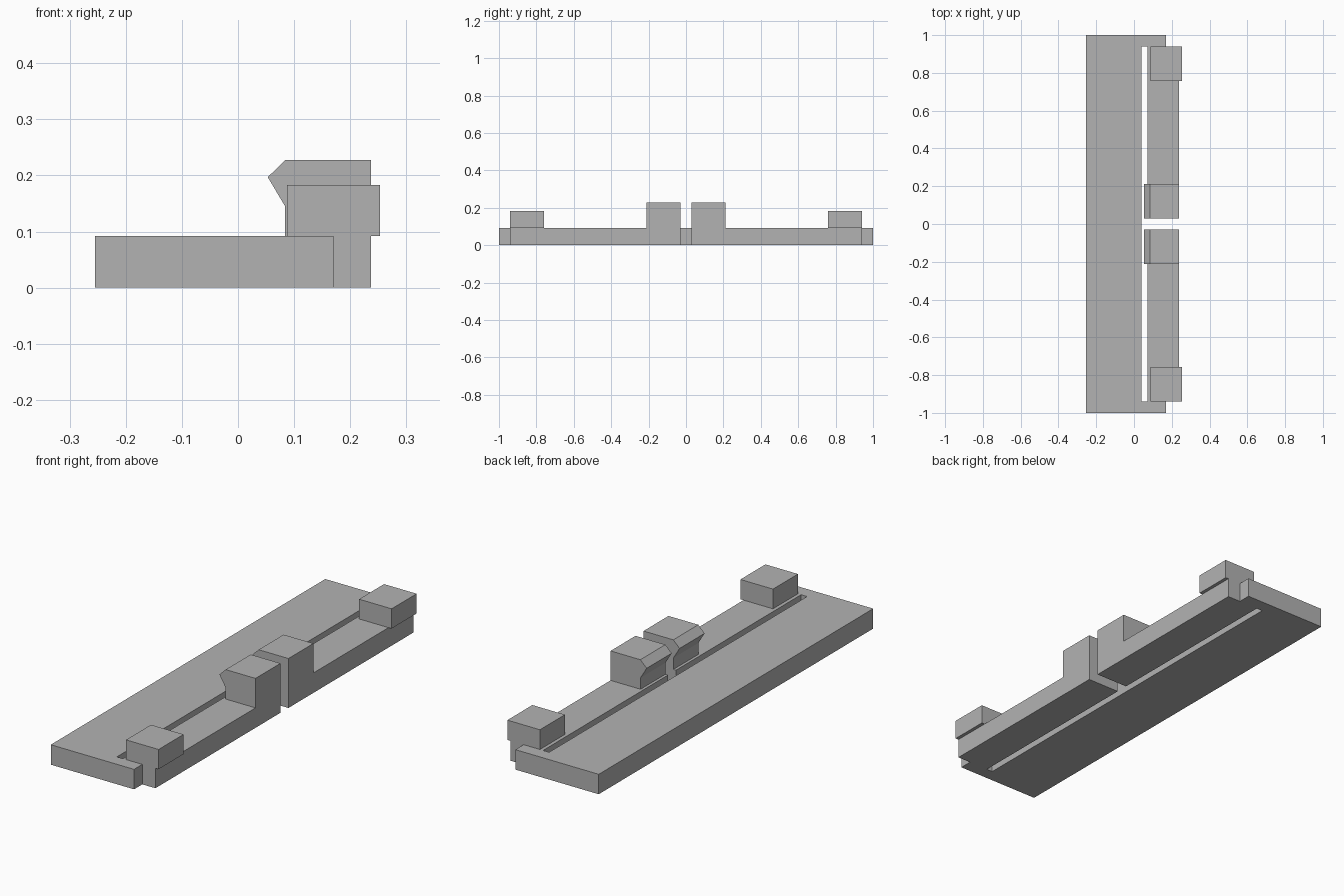
import bpy
import bmesh
from mathutils import Vector

cube = bpy.data.objects.get("Cube")
if cube:
    bpy.data.objects.remove(cube)

grey = bpy.data.materials.new("plain grey")
grey.use_nodes = True
colour = (0.45, 0.45, 0.45, 1)
grey.diffuse_color = colour
grey.node_tree.nodes["Principled BSDF"].inputs["Base Color"].default_value = colour

HALF = 1.0        # half length of the plate
THICK = 0.092     # plate thickness
ARM_END = 0.94    # where the arms join the plate
GAP = 0.029       # half gap between the arms
BLOCK = 0.182     # length of each raised block
BACK, ARM_FRONT = -0.255, 0.237
SLOT_BACK, SLOT_FRONT = 0.04, 0.071


def extrude(name, points, direction):
    """Extrude a flat outline into a closed solid."""
    bm = bmesh.new()
    face = bm.faces.new([bm.verts.new(p) for p in points])
    result = bmesh.ops.extrude_face_region(bm, geom=[face])
    moved = [v for v in result["geom"] if isinstance(v, bmesh.types.BMVert)]
    bmesh.ops.translate(bm, verts=moved, vec=Vector(direction))
    bmesh.ops.recalc_face_normals(bm, faces=bm.faces)
    mesh = bpy.data.meshes.new(name)
    bm.to_mesh(mesh)
    bm.free()
    mesh.materials.append(grey)
    obj = bpy.data.objects.new(name, mesh)
    bpy.context.collection.objects.link(obj)
    return obj


# Plate with a long slot and two spring arms, as one outline
half_outline = [(BACK, HALF), (0.17, HALF), (0.17, ARM_END),
                (ARM_FRONT, ARM_END), (ARM_FRONT, GAP), (SLOT_FRONT, GAP),
                (SLOT_FRONT, ARM_END), (SLOT_BACK, ARM_END)]
outline = half_outline + [(x, -y) for x, y in reversed(half_outline)]
extrude("slotted_plate", [(x, y, 0) for x, y in outline], (0, 0, THICK))

# Profiles seen along the length of the plate
hook_profile = [(0.084, THICK), (0.084, 0.145), (0.053, 0.197),
                (0.085, 0.228), (ARM_FRONT, 0.228), (ARM_FRONT, THICK)]
block_profile = [(0.087, THICK), (0.087, 0.183), (0.253, 0.183), (0.253, THICK)]

# Hooks at the free ends of the arms and finger blocks at the fixed ends
for side, sign in (("front", -1), ("back", 1)):
    for part, profile, start in (("hook", hook_profile, GAP),
                                 ("end_block", block_profile, ARM_END - BLOCK)):
        extrude(f"{side}_{part}", [(x, sign * start, z) for x, z in profile],
                (0, sign * BLOCK, 0))
